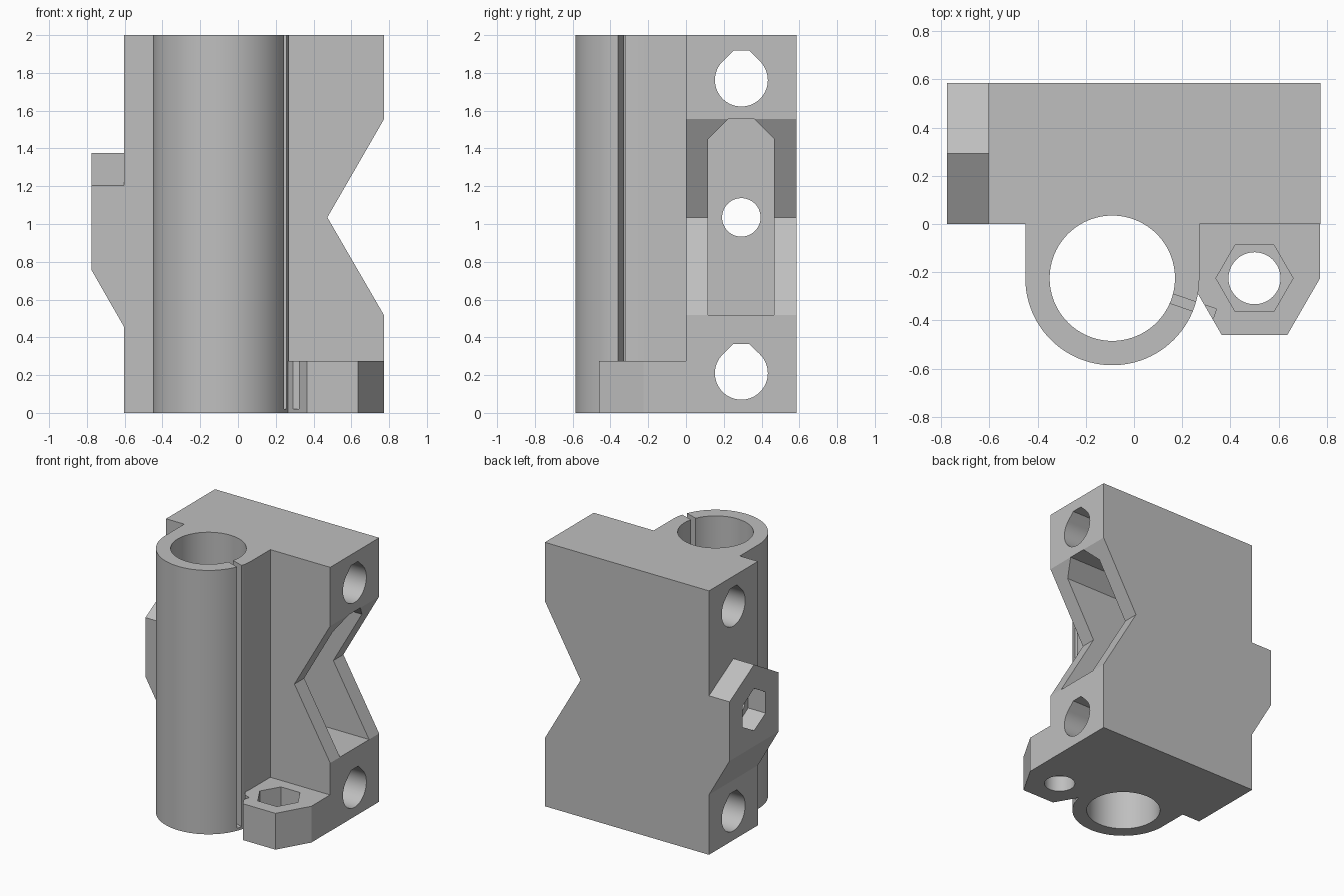
import bpy, bmesh, math
from mathutils import Matrix, Vector

old = bpy.data.objects.get("Cube")
if old:
    bpy.data.objects.remove(old)

grey = bpy.data.materials.new("matte grey")
grey.use_nodes = True
GREY = (0.52, 0.52, 0.52, 1)
grey.diffuse_color = GREY
grey.node_tree.nodes["Principled BSDF"].inputs["Base Color"].default_value = GREY

# Each axis maps a flat outline (u, v) and a height along the axis into space
AXES = {
    "x": lambda u, v, h: (h, u, v),
    "y": lambda u, v, h: (u, h, v),
    "z": lambda u, v, h: (u, v, h),
}


def prism(name, axis, outline, low, high):
    bm = bmesh.new()
    place = AXES[axis]
    base = bm.faces.new([bm.verts.new(place(u, v, low)) for u, v in outline])
    ext = bmesh.ops.extrude_face_region(bm, geom=[base], use_keep_orig=True)
    verts = [g for g in ext["geom"] if isinstance(g, bmesh.types.BMVert)]
    bmesh.ops.translate(bm, verts=verts, vec=Vector(place(0, 0, high - low)))
    bmesh.ops.recalc_face_normals(bm, faces=bm.faces)
    mesh = bpy.data.meshes.new(name)
    bm.to_mesh(mesh)
    bm.free()
    mesh.materials.append(grey)
    obj = bpy.data.objects.new(name, mesh)
    bpy.context.collection.objects.link(obj)
    return obj


def ring(cu, cv, r, sides, start=0.0):
    angles = [math.radians(start) + math.tau * i / sides for i in range(sides)]
    return [(cu + r * math.cos(a), cv + r * math.sin(a)) for a in angles]


def rect(u0, v0, u1, v1):
    return [(u0, v0), (u1, v0), (u1, v1), (u0, v1)]


def teardrop(cu, cv, r):
    # Round hole with a 45 degree roof cut flat
    arc = [math.radians(135 + 270 * i / 48) for i in range(49)]
    half, top = r * 0.3, r * 1.11
    return ([(cu + r * math.cos(a), cv + r * math.sin(a)) for a in arc]
            + [(cu + half, cv + top), (cu - half, cv + top)])


def combine(target, tools, operation):
    for tool in tools:
        mod = target.modifiers.new(tool.name, "BOOLEAN")
        mod.operation = operation
        mod.solver = "EXACT"
        mod.object = tool
        bpy.context.view_layer.objects.active = target
        bpy.ops.object.modifier_apply(modifier=mod.name)
        bpy.data.objects.remove(tool)


MID_Y, MID_Z = 0.293, 1.035
BORE = (-0.09, -0.225)
FOOT = (0.5, -0.225)

# Main block with a V notch on its left side
block = prism("bearing_bracket", "y", [
    (-0.603, 0), (0.773, 0), (0.773, 0.517), (0.473, MID_Z),
    (0.773, 1.555), (0.773, 2), (-0.603, 2)], 0, 0.586)

# Nut boss: gabled outline, with its underside sloped back to the block
boss = prism("nut_boss", "x", [
    (0, 0.4), (0.586, 0.4), (0.586, 1.205), (MID_Y, 1.375), (0, 1.205)],
    -0.776, -0.5)
slope = prism("boss_slope", "y", [
    (-0.9, 0.3), (-0.603, 0.3), (-0.603, 0.455), (-0.776, 0.757), (-0.9, 0.973)],
    -0.1, 0.7)
combine(boss, [slope], "DIFFERENCE")

# Bearing sleeve, its web to the block, and the foot lug
parts = [
    boss,
    prism("sleeve", "z", ring(*BORE, 0.361, 96), 0, 2),
    prism("sleeve_web", "z", rect(-0.451, -0.225, 0.271, 0.2), 0, 2),
    prism("foot_lug", "z", ring(*FOOT, 0.272, 6), 0, 0.275),
    prism("foot_web", "z", rect(0.2, -0.225, 0.772, 0.1), 0, 0.275),
]
combine(block, parts, "UNION")

# Clamp slit through the sleeve wall
slit = prism("slit", "z", rect(0.15, -0.02, 0.45, 0.02), 0.02, 2.1)
slit.data.transform(Matrix.Translation((*BORE, 0)) @ Matrix.Rotation(math.radians(-19), 4, "Z"))

# Bore, rod holes, belt pocket, bolt holes and nut recesses
cuts = [
    prism("bore", "z", ring(*BORE, 0.26, 96), -0.1, 2.1),
    slit,
    prism("lower_rod_hole", "x", teardrop(MID_Y, 0.21, 0.14), -1, 1),
    prism("upper_rod_hole", "x", teardrop(MID_Y, 1.762, 0.14), -1, 1),
    prism("belt_pocket", "x", [
        (0.117, 0.517), (0.466, 0.517), (0.466, 1.45),
        (0.362, 1.555), (0.222, 1.555), (0.117, 1.45)], -0.4, 1),
    prism("tension_hole", "x", ring(MID_Y, MID_Z, 0.102, 48), -1, 0),
    prism("tension_nut_recess", "x", ring(MID_Y, MID_Z, 0.16, 6, 30), -1, -0.63),
    prism("foot_hole", "z", ring(*FOOT, 0.108, 48), -0.1, 0.5),
    prism("foot_nut_recess", "z", ring(*FOOT, 0.16, 6), 0.12, 0.5),
]
combine(block, cuts, "DIFFERENCE")

# Smooth round walls, sharp corners
bpy.ops.object.select_all(action="DESELECT")
block.select_set(True)
bpy.context.view_layer.objects.active = block
bpy.ops.object.shade_smooth_by_angle(angle=math.radians(25))
